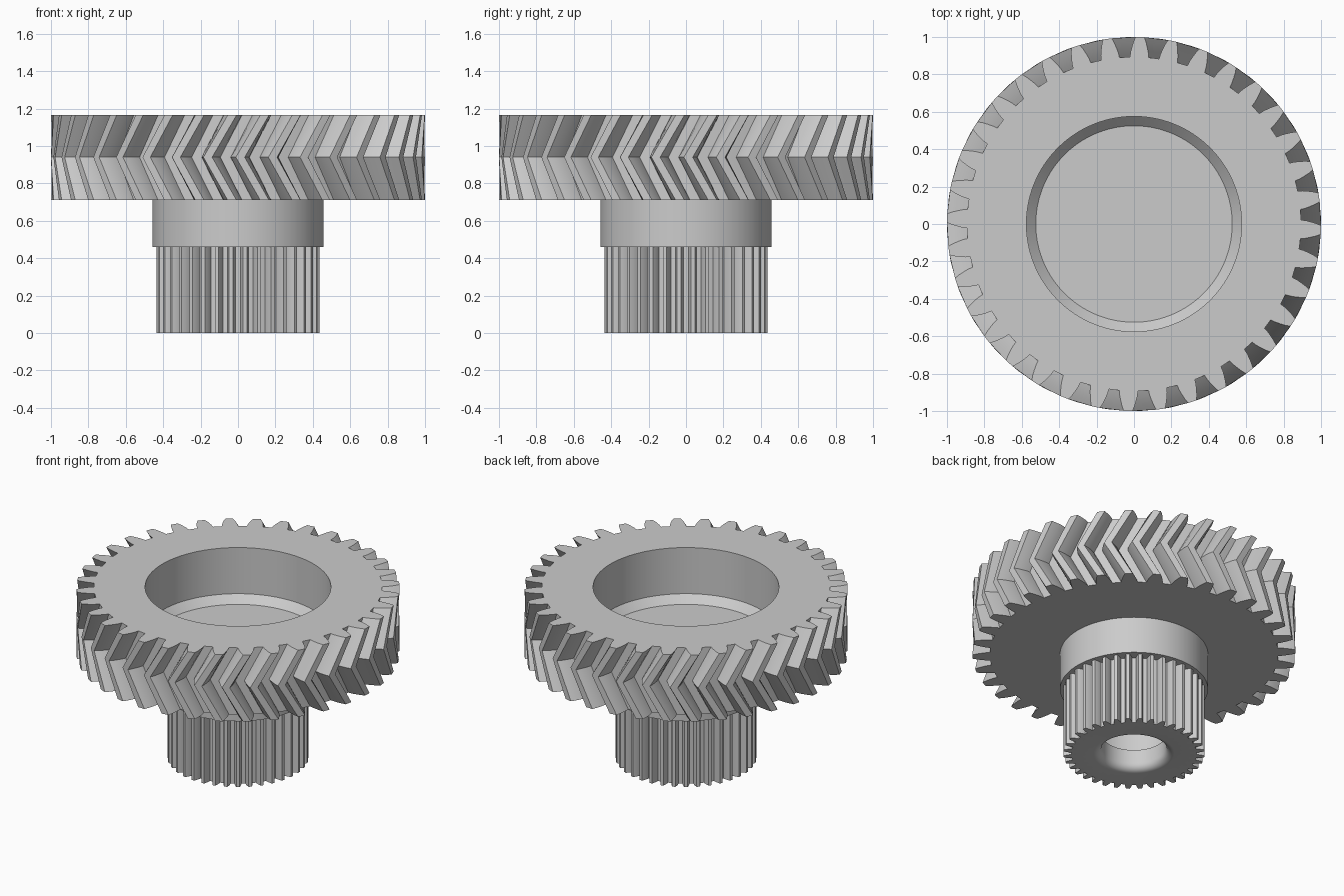
import bpy, bmesh
from math import sin, cos, radians

cube = bpy.data.objects.get("Cube")
if cube:
    bpy.data.objects.remove(cube)

TEETH = 36
PITCH = 360 / TEETH

steel = bpy.data.materials.new("light_grey")
steel.use_nodes = True
GREY = (0.6, 0.6, 0.6, 1)
steel.diffuse_color = GREY
steel.node_tree.nodes["Principled BSDF"].inputs["Base Color"].default_value = GREY

# Half a tooth: (fraction of tooth height, half width as a fraction of pitch)
FLANK = [(0, 0.5), (0, 0.32), (0.25, 0.295), (0.5, 0.25), (0.75, 0.2), (1, 0.135), (1, 0)]
TOOTH = [(h, -w) for h, w in FLANK] + [(h, w) for h, w in reversed(FLANK[1:-1])]


def tooth_ring(tip, root, z, turn):
    """Toothed outline, turned by an angle in degrees."""
    ring = []
    for i in range(TEETH):
        for h, w in TOOTH:
            a = radians((i + w) * PITCH + turn)
            r = root + (tip - root) * h
            ring.append((r * cos(a), r * sin(a), z))
    return ring


def round_ring(r, z, turn=0):
    """Circle with the same point layout as a toothed outline."""
    return tooth_ring(r, r, z, turn)


def loft(name, rings, cap_start=False, cap_end=False):
    """Skin a stack of rings into one object."""
    bm = bmesh.new()
    loops = [[bm.verts.new(p) for p in ring] for ring in rings]
    n = len(loops[0])
    for low, high in zip(loops, loops[1:]):
        for i in range(n):
            j = (i + 1) % n
            bm.faces.new((low[i], low[j], high[j], high[i]))
    if cap_start:
        bm.faces.new(loops[0][::-1])
    if cap_end:
        bm.faces.new(loops[-1])
    bmesh.ops.recalc_face_normals(bm, faces=bm.faces)
    mesh = bpy.data.meshes.new(name)
    bm.to_mesh(mesh)
    bm.free()
    mesh.materials.append(steel)
    obj = bpy.data.objects.new(name, mesh)
    bpy.context.collection.objects.link(obj)
    bpy.ops.object.select_all(action="DESELECT")
    obj.select_set(True)
    bpy.context.view_layer.objects.active = obj
    bpy.ops.object.shade_smooth_by_angle(angle=radians(20))
    return obj


# Herringbone gear with a recess in its top face
BOTTOM, MIDDLE, TOP = 0.71, 0.94, 1.165
TURN = 8.2
HELIX = 7.5
loft("herringbone_gear", [
    round_ring(0.3, BOTTOM, TURN),
    tooth_ring(1, 0.893, BOTTOM, TURN),
    tooth_ring(1, 0.893, MIDDLE, TURN - HELIX),
    tooth_ring(1, 0.893, TOP, TURN),
    round_ring(0.575, TOP, TURN),
    round_ring(0.575, 0.85, TURN),
    round_ring(0.525, 0.80, TURN),
], cap_start=True, cap_end=True)

# Plain collar between the gears
loft("collar", [
    round_ring(0.3, BOTTOM),
    round_ring(0.458, BOTTOM),
    round_ring(0.458, 0.46),
    round_ring(0.3, 0.46),
])

# Straight pinion with a rounded bore mouth opening into a wider cavity
fillet = [round_ring(0.25 - 0.05 * sin(radians(a)), 0.05 * (1 - cos(radians(a))))
          for a in range(0, 91, 15)]
loft("pinion", [
    round_ring(0.3, 0.46),
    tooth_ring(0.437, 0.387, 0.46, PITCH / 2),
    tooth_ring(0.437, 0.387, 0, PITCH / 2),
    *fillet,
    round_ring(0.2, 0.14),
    round_ring(0.3, 0.14),
    round_ring(0.3, BOTTOM),
])
